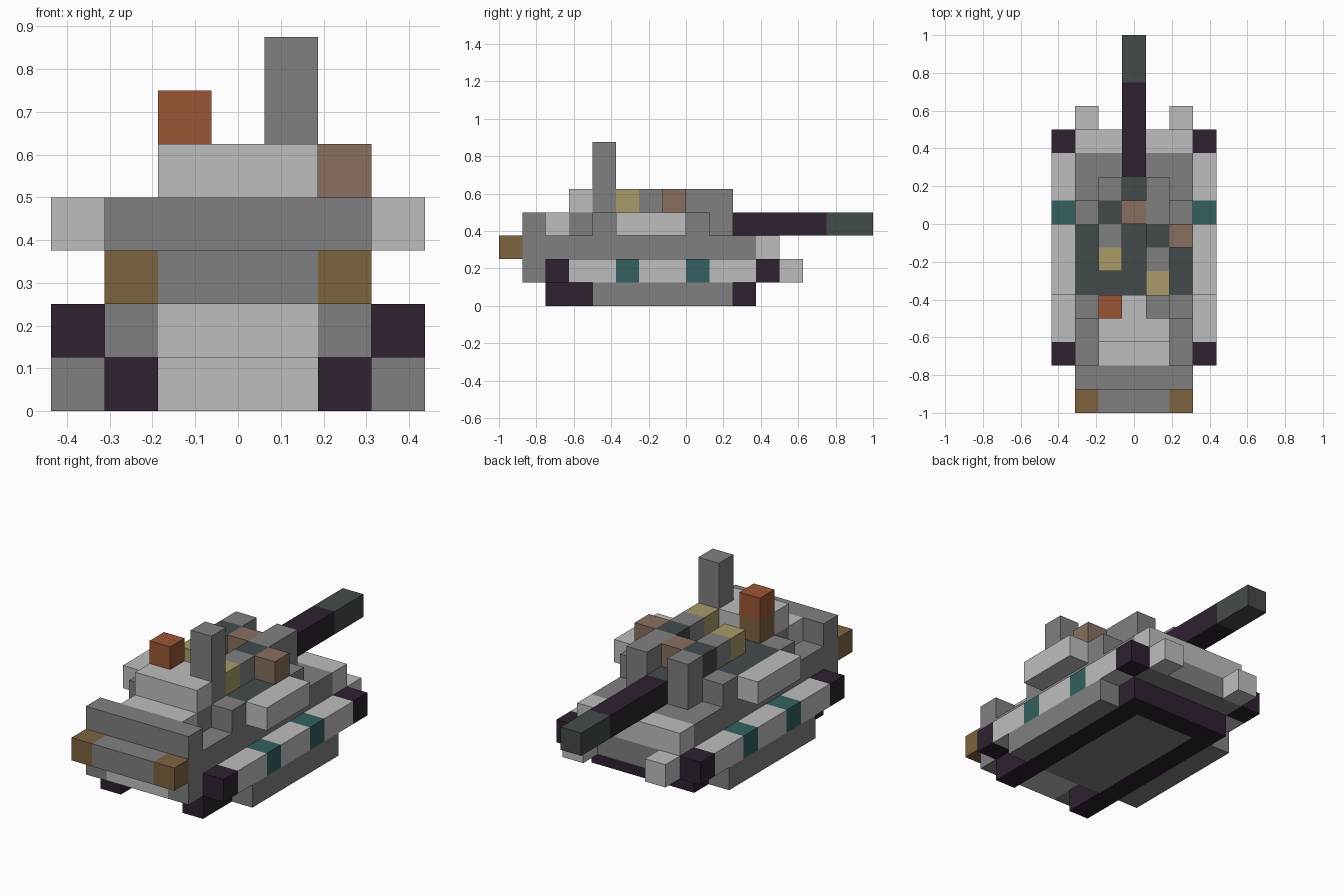
import bpy
import bmesh

cube = bpy.data.objects.get("Cube")
if cube:
    bpy.data.objects.remove(cube, do_unlink=True)

U = 0.125  # size of one block


def material(name, hex_code):
    def linear(c):
        return c / 12.92 if c <= 0.04045 else ((c + 0.055) / 1.055) ** 2.4
    rgb = [linear(int(hex_code[i:i + 2], 16) / 255) for i in (0, 2, 4)]
    mat = bpy.data.materials.new(name)
    mat.use_nodes = True
    mat.diffuse_color = (*rgb, 1)
    bsdf = mat.node_tree.nodes["Principled BSDF"]
    bsdf.inputs["Base Color"].default_value = (*rgb, 1)
    bsdf.inputs["Roughness"].default_value = 0.9
    return mat


grey = material("grey", "808080")
light = material("light_grey", "BEBEBE")
slate = material("slate", "444A4A")
dark = material("dark_plum", "2E2130")
brown = material("brown", "7D6340")
orange = material("rust_orange", "9A5635")
mauve = material("dusty_brown", "886F5F")
teal = material("teal", "336060")
tan = material("tan", "A89A6A")


def box(name, mat, x, y, z, top=None):
    """Box spanning x, y, z ranges in blocks; top is an optional top colour."""
    bm = bmesh.new()
    bmesh.ops.create_cube(bm, size=1)
    for v in bm.verts:
        v.co = [U * (r[0] if c < 0 else r[1]) for c, r in zip(v.co, (x, y, z))]
    mesh = bpy.data.meshes.new(name)
    mesh.materials.append(mat)
    if top:
        mesh.materials.append(top)
        bm.normal_update()
        for f in bm.faces:
            f.material_index = int(f.normal.z > 0.5)
    bm.to_mesh(mesh)
    bm.free()
    obj = bpy.data.objects.new(name, mesh)
    bpy.context.collection.objects.link(obj)


def pair(name, mat, x, y, z, top=None):
    """Matching boxes on the left (+x) and right (-x)."""
    box("left_" + name, mat, x, y, z, top)
    box("right_" + name, mat, (-x[1], -x[0]), y, z, top)


MID, HULL = (-1.5, 1.5), (-2.5, 2.5)
SIDE, OUTER = (1.5, 2.5), (2.5, 3.5)

# Running gear
pair("track", dark, SIDE, (-6, 3), (0, 1))
pair("wheel_skirt", grey, OUTER, (-4, 2), (0, 1))
box("belly", grey, MID, (-4, 2), (0, 1))
box("belly_front_plate", light, MID, (-4.05, -4), (0, 1))
box("rear_track_link", dark, MID, (2, 3), (0, 1))

# Side rails made of coloured segments
segments = [(dark, -6, -5), (light, -5, -3), (teal, -3, -2), (light, -2, 0),
            (teal, 0, 1), (light, 1, 3), (dark, 3, 4)]
for n, (mat, y0, y1) in enumerate(segments):
    pair(f"rail_segment_{n}", mat, OUTER, (y0, y1), (1, 2))

# Hull
box("nose_plate", light, MID, (-7, -4), (1, 2))
pair("lower_hull_side", grey, SIDE, (-7, 4), (1, 2))
box("lower_hull", grey, MID, (-4, 4), (1, 2))
box("upper_hull", grey, HULL, (-7, 3), (2, 3))
box("rear_deck", light, HULL, (3, 4), (2, 3))
pair("rear_stub", light, SIDE, (4, 5), (1, 2))
box("bumper", grey, MID, (-8, -7), (2, 3))
pair("bumper_lamp", brown, SIDE, (-8, -7), (2, 3))
box("front_wall", grey, HULL, (-7, -6), (3, 4))

# Front cabin step, corner posts and turret base
box("cabin_step", light, MID, (-6, -5), (3, 4))
box("cabin_base", grey, MID, (-5, -3), (3, 4))
box("cabin_roof", light, MID, (-5, -4), (4, 5))
box("cabin_roof_tongue", light, (-.5, .5), (-4, -3), (4, 5))
pair("corner_post", grey, SIDE, (-4, -3), (3, 4))
box("turret_deck", grey, HULL, (-3, 0), (3, 4), slate)
box("turret_rear", grey, HULL, (0, 1), (3, 4))
pair("turret_cheek", grey, (.5, 1.5), (1, 2), (3, 4))
pair("side_pod", light, OUTER, (-3, 0), (3, 4))

# Gun barrel
box("barrel_root", slate, (-.5, .5), (1, 2), (3, 4))
box("barrel", dark, (-.5, .5), (2, 6), (3, 4))
box("barrel_tip", slate, (-.5, .5), (6, 8), (3, 4))

# Turret top blocks
LEFT, RIGHT = (.5, 1.5), (-1.5, -.5)
blocks = [
    ("left_tan_crate", tan, LEFT, (-3, -2)),
    ("left_grey_crate", grey, LEFT, (-2, -1)),
    ("left_slate_crate", slate, LEFT, (-1, 0)),
    ("left_gun_guard", grey, LEFT, (0, 2)),
    ("left_side_crate", mauve, SIDE, (-1, 0)),
    ("right_tan_crate", tan, RIGHT, (-2, -1)),
    ("right_grey_crate", grey, RIGHT, (-1, 0)),
    ("right_slate_crate", slate, RIGHT, (0, 1)),
    ("right_gun_guard", grey, RIGHT, (1, 2)),
    ("gun_hatch", mauve, (-.5, .5), (0, 1)),
    ("beacon_base", brown, RIGHT, (-4, -3)),
]
for name, mat, x, y in blocks:
    box(name, mat, x, y, (4, 5))
box("beacon", orange, RIGHT, (-4, -3), (5, 6))
box("chimney", grey, LEFT, (-4, -3), (4, 7))
